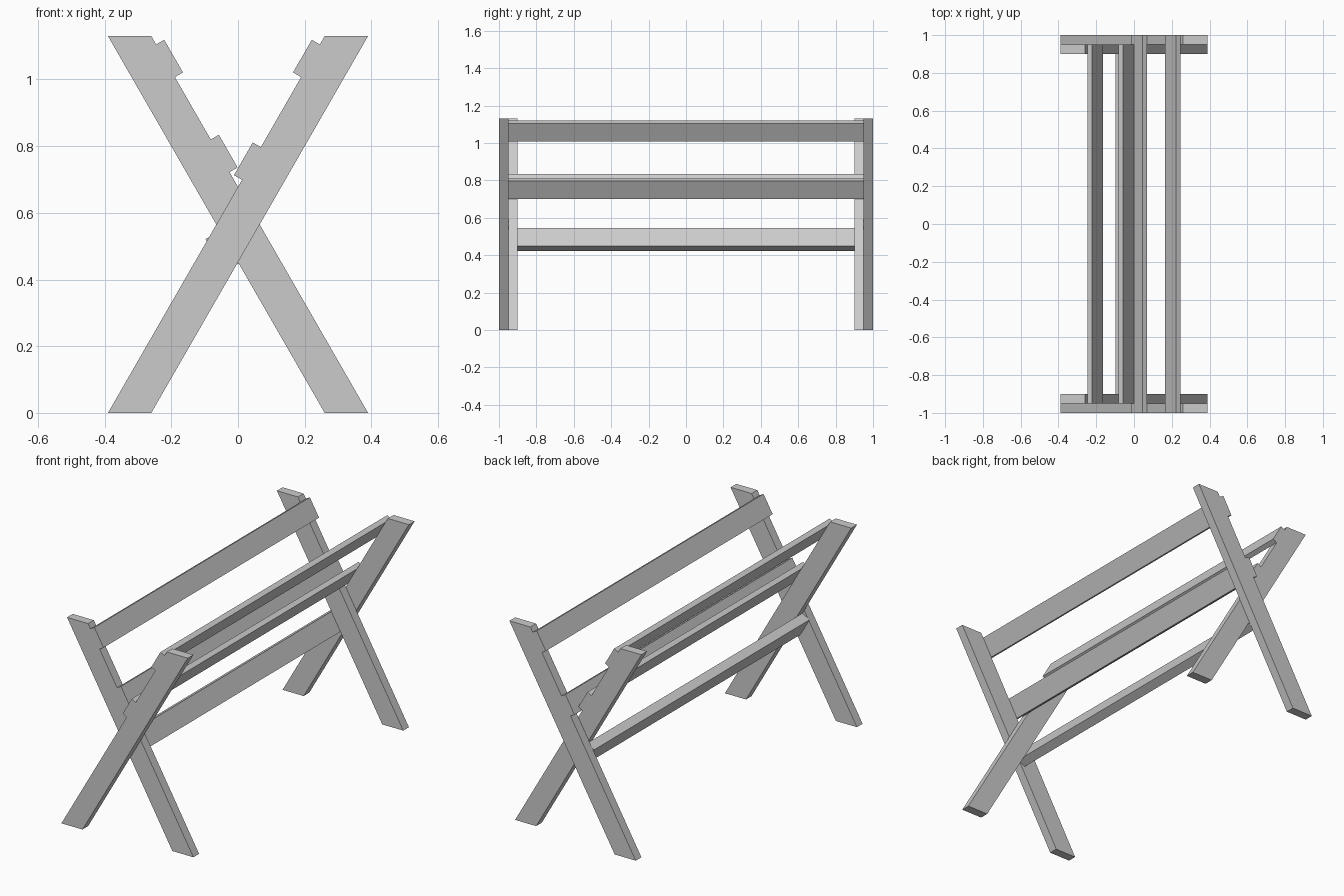
import bpy
from math import sqrt

cube = bpy.data.objects.get("Cube")
if cube:
    bpy.data.objects.remove(cube)

COLOUR = (0.6, 0.6, 0.6, 1)
wood = bpy.data.materials.new("plain_grey")
wood.use_nodes = True
wood.diffuse_color = COLOUR
wood.node_tree.nodes["Principled BSDF"].inputs["Base Color"].default_value = COLOUR

HEIGHT, FOOT, FOOT_W = 1.13, 0.39, 0.13
RUN = 2 * FOOT - FOOT_W                 # sideways travel of a leg
LEAN = RUN / HEIGHT
LENGTH = sqrt(RUN ** 2 + HEIGHT ** 2)
UX, UZ = RUN / LENGTH, HEIGHT / LENGTH  # unit vector up the leg
BOARD = 0.113                           # board width


def prism(name, profile, y0, y1):
    """Extrude an x-z profile along y."""
    n = len(profile)
    verts = [(x, y, z) for y in (y0, y1) for x, z in profile]
    faces = [tuple(range(n)), tuple(reversed(range(n, 2 * n)))]
    faces += [(i, i + n, (i + 1) % n + n, (i + 1) % n) for i in range(n)]
    area = sum(profile[i - 1][0] * profile[i][1] - profile[i][0] * profile[i - 1][1]
               for i in range(n))
    if area < 0:
        faces = [tuple(reversed(f)) for f in faces]
    mesh = bpy.data.meshes.new(name)
    mesh.from_pydata(verts, [], faces)
    mesh.materials.append(wood)
    obj = bpy.data.objects.new(name, mesh)
    bpy.context.collection.objects.link(obj)
    return obj


def leg(name, side, y0, y1):
    """Leaning leg; side 1 has its top at +x, side -1 at -x."""
    profile = [(-FOOT, 0), (FOOT_W - FOOT, 0), (FOOT, HEIGHT), (FOOT - FOOT_W, HEIGHT)]
    prism(name, [(side * x, z) for x, z in profile], y0, y1)


def board(name, side, top_z, thick, half, offset=0.0):
    """Board lying along a leg's edge; offset picks the edge sideways."""
    x, z = -FOOT + offset + LEAN * top_z, top_z
    inner_low = (x - UX * BOARD, z - UZ * BOARD)
    dx, dz = -UZ * thick, UX * thick
    profile = [(x, z), (x + dx, z + dz),
               (inner_low[0] + dx, inner_low[1] + dz), inner_low]
    prism(name, [(side * px, pz) for px, pz in profile], -half, half)


# Crossed legs at both ends
for end, s in (("front", -1), ("back", 1)):
    leg(end + "_outer_leg", 1, *sorted((s * 0.95, s)))
    leg(end + "_inner_leg", -1, *sorted((s * 0.9, s * 0.95)))

# Slats on the upper edges of the legs
board("left_upper_slat", 1, 1.105, 0.028, 1.0)
board("left_lower_slat", 1, 0.797, 0.028, 1.0)
board("right_upper_slat", -1, 1.105, 0.028, 0.95)
board("right_lower_slat", -1, 0.82, 0.028, 0.95)

# Stretcher under the crossing, against the lower edge of the inner legs
board("stretcher", -1, 0.546, -0.05, 0.95, FOOT_W)
